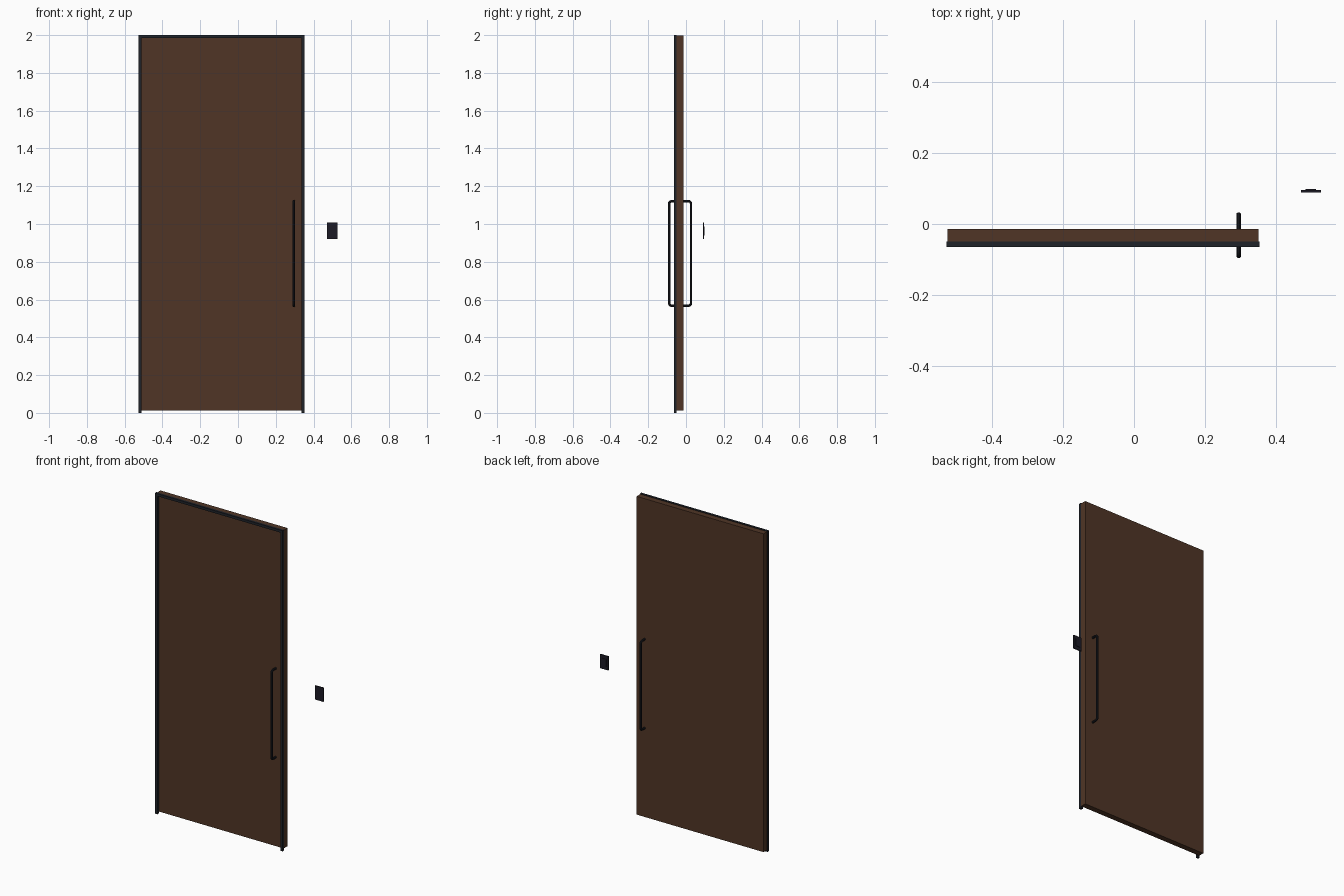
import bpy, bmesh, math
from mathutils import Vector

if "Cube" in bpy.data.objects:
    bpy.data.objects.remove(bpy.data.objects["Cube"])


def material(name, rgb):
    m = bpy.data.materials.new(name)
    m.diffuse_color = (*rgb, 1)
    m.use_nodes = True
    m.node_tree.nodes["Principled BSDF"].inputs["Base Color"].default_value = m.diffuse_color
    return m


WOOD = material("dark brown wood", (0.080, 0.036, 0.019))
FRAME = material("blue black frame", (0.013, 0.016, 0.022))
METAL = material("black metal", (0.011, 0.012, 0.017))
PLATE = material("black plastic", (0.012, 0.011, 0.019))


def box(name, lo, hi, mat):
    bm = bmesh.new()
    bmesh.ops.create_cube(bm, size=1)
    for v in bm.verts:
        v.co = Vector([(lo[i] + hi[i]) / 2 + v.co[i] * (hi[i] - lo[i]) for i in range(3)])
    me = bpy.data.meshes.new(name)
    bm.to_mesh(me)
    bm.free()
    me.materials.append(mat)
    ob = bpy.data.objects.new(name, me)
    bpy.context.collection.objects.link(ob)
    return ob


# Door leaf
box("door_leaf", (-0.525, -0.0495, 0.012), (0.350, -0.0135, 1.997), WOOD)

# Front frame: one U-shaped casing made by extruding a flat outline
outline = [(-0.528, 0), (-0.528, 2), (0.353, 2), (0.353, 0),
           (0.337, 0), (0.337, 1.984), (-0.512, 1.984), (-0.512, 0)]
bm = bmesh.new()
vs = [bm.verts.new((x, -0.064, z)) for x, z in outline]
face = bm.faces.new(vs)
ext = bmesh.ops.extrude_face_region(bm, geom=[face])
for v in [g for g in ext["geom"] if isinstance(g, bmesh.types.BMVert)]:
    v.co.y = -0.0495
bmesh.ops.recalc_face_normals(bm, faces=bm.faces)
me = bpy.data.meshes.new("door_frame")
bm.to_mesh(me)
bm.free()
me.materials.append(FRAME)
bpy.context.collection.objects.link(bpy.data.objects.new("door_frame", me))


# Pull handles: round bar with bent corners, one on each face of the leaf
def handle(name, side):
    mid, r, bend, x = -0.0315, 0.0068, 0.014, 0.2945
    yo = mid + side * 0.058
    z0, z1 = 0.567, 1.121
    pts = [(mid, z0)]
    for zc, start in ((z0 + bend, -90), (z1 - bend, 0)):
        for k in range(7):
            a = math.radians(start + 15 * k)
            pts.append((yo - side * bend + side * bend * math.cos(a), zc + bend * math.sin(a)))
    pts.append((mid, z1))
    cu = bpy.data.curves.new(name, "CURVE")
    cu.dimensions = "3D"
    cu.bevel_depth = r
    cu.bevel_resolution = 3
    cu.use_fill_caps = True
    sp = cu.splines.new("POLY")
    sp.points.add(len(pts) - 1)
    for p, (y, z) in zip(sp.points, pts):
        p.co = (x, y, z, 1)
    cu.materials.append(METAL)
    ob = bpy.data.objects.new(name, cu)
    bpy.context.collection.objects.link(ob)
    bpy.context.view_layer.objects.active = ob
    bpy.ops.object.select_all(action="DESELECT")
    ob.select_set(True)
    bpy.ops.object.convert(target="MESH")
    bpy.ops.object.shade_smooth_by_angle()


handle("front_handle", -1)
handle("back_handle", 1)

# Wall switch plate with a raised button on its back
box("switch_plate", (0.470, 0.089, 0.920), (0.526, 0.0955, 1.007), PLATE)
box("switch_button", (0.483, 0.095, 0.940), (0.512, 0.099, 0.987), PLATE)
